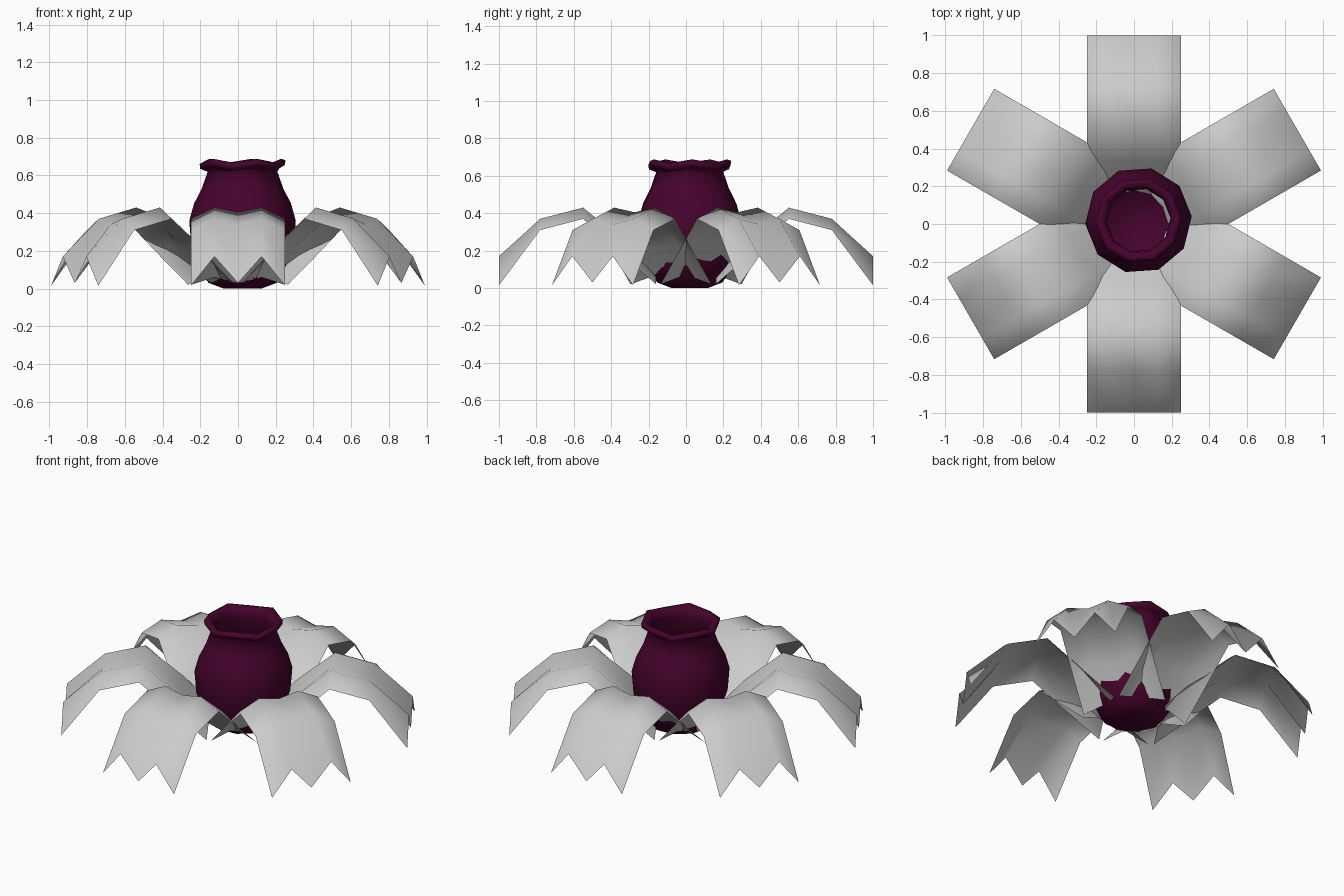
import bpy, bmesh, math

cube = bpy.data.objects.get("Cube")
if cube:
    bpy.data.objects.remove(cube, do_unlink=True)


def material(name, rgb):
    m = bpy.data.materials.new(name)
    m.use_nodes = True
    m.diffuse_color = (*rgb, 1)
    m.node_tree.nodes["Principled BSDF"].inputs["Base Color"].default_value = (*rgb, 1)
    return m


def grid_object(name, rows, mat, closed=False):
    """Skin a list of equally long point rows with smooth quads."""
    bm = bmesh.new()
    vs = [[bm.verts.new(p) for p in row] for row in rows]
    count = len(rows[0])
    for a, b in zip(vs, vs[1:]):
        for i in range(count if closed else count - 1):
            j = (i + 1) % count
            bm.faces.new((a[i], a[j], b[j], b[i]))
    if closed:
        bm.faces.new(vs[0][::-1])
        bm.faces.new(vs[-1])
        bmesh.ops.recalc_face_normals(bm, faces=bm.faces)
    for f in bm.faces:
        f.smooth = True
    mesh = bpy.data.meshes.new(name)
    bm.to_mesh(mesh)
    bm.free()
    mesh.materials.append(mat)
    ob = bpy.data.objects.new(name, mesh)
    bpy.context.collection.objects.link(ob)
    return ob


petal_grey = material("petal grey", (0.6, 0.6, 0.6))
vase_purple = material("vase purple", (0.062, 0.001, 0.026))

# Petals: arched strips, each row is (distance, edge z, fold z, middle z)
arch = [(0.16, 0.02, 0.06, 0.03), (0.33, 0.17, 0.25, 0.21),
        (0.55, 0.37, 0.43, 0.405), (0.78, 0.31, 0.37, 0.34),
        (1.0, 0.015, 0.17, 0.03)]
half_width = 0.25
for k in range(6):
    rows = [[(half_width * (1 - i / 2), r, z)
             for i, z in enumerate((edge, fold, mid, fold, edge))]
            for r, edge, fold, mid in arch]
    petal = grid_object(f"petal_{k + 1}", rows, petal_grey)
    petal.rotation_euler.z = math.radians(60 * k)

# Vase: outer wall, rippled lip and inner wall as (radius, z, ripple)
profile = [(0.1, 0.0, 0), (0.18, 0.03, 0), (0.235, 0.11, 0), (0.272, 0.22, 0),
           (0.283, 0.36, 0), (0.258, 0.45, 0), (0.217, 0.53, 0), (0.185, 0.62, 0),
           (0.2, 0.635, 1), (0.225, 0.645, 1), (0.228, 0.67, 1), (0.205, 0.678, 1),
           (0.18, 0.66, 1), (0.17, 0.62, 0), (0.2, 0.52, 0), (0.262, 0.36, 0),
           (0.245, 0.2, 0), (0.165, 0.05, 0)]
sides = 10
rings = [[(r * math.cos(i * math.tau / sides), r * math.sin(i * math.tau / sides),
           z + ripple * 0.01 * (-1) ** i) for i in range(sides)]
         for r, z, ripple in profile]
vase = grid_object("vase", rings, vase_purple, closed=True)
vase.location = (0.024, 0.02, 0)
vase.rotation_euler.z = math.radians(4)
